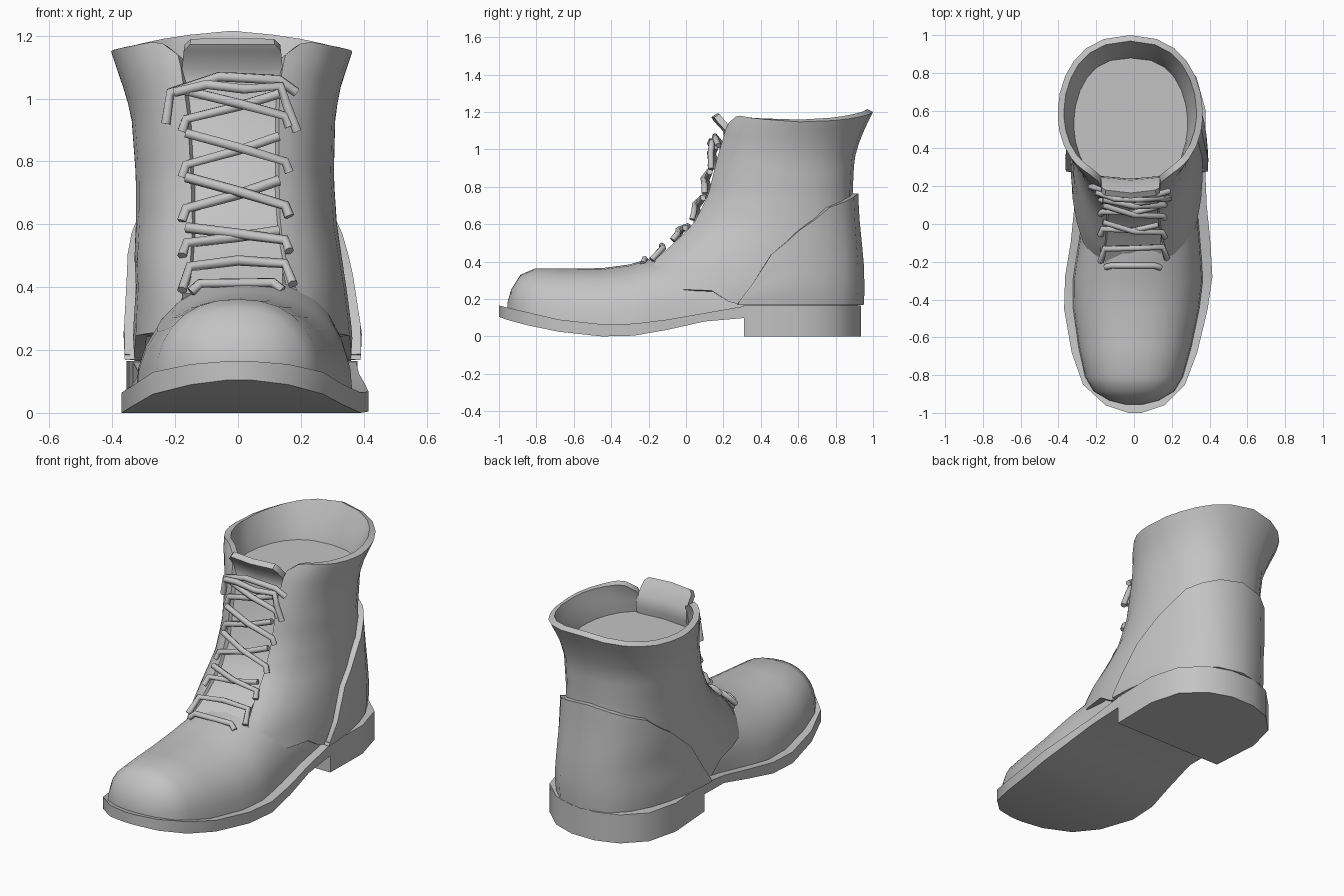
import bpy, bmesh, math

if "Cube" in bpy.data.objects:
    bpy.data.objects.remove(bpy.data.objects["Cube"])

mat = bpy.data.materials.new("plain grey")
mat.diffuse_color = (0.55, 0.55, 0.55, 1)
mat.use_nodes = True
mat.node_tree.nodes["Principled BSDF"].inputs["Base Color"].default_value = mat.diffuse_color


def interp(table, t):
    """Piecewise-linear lookup: rows are (key, value, value...)."""
    if t <= table[0][0]:
        return table[0][1:]
    for a, b in zip(table, table[1:]):
        if t <= b[0]:
            f = (t - a[0]) / (b[0] - a[0])
            return tuple(p + (q - p) * f for p, q in zip(a[1:], b[1:]))
    return table[-1][1:]


def finish(name, verts, faces, thick=0, angle=40, recalc=False):
    me = bpy.data.meshes.new(name)
    me.from_pydata(verts, [], faces)
    if recalc:
        bm = bmesh.new()
        bm.from_mesh(me)
        bmesh.ops.recalc_face_normals(bm, faces=bm.faces)
        bm.to_mesh(me)
        bm.free()
    me.materials.append(mat)
    ob = bpy.data.objects.new(name, me)
    bpy.context.collection.objects.link(ob)
    bpy.ops.object.select_all(action='DESELECT')
    ob.select_set(True)
    bpy.context.view_layer.objects.active = ob
    if thick:
        m = ob.modifiers.new("thickness", 'SOLIDIFY')
        m.thickness, m.offset = thick, -1
        bpy.ops.object.modifier_apply(modifier=m.name)
    bpy.ops.object.shade_smooth_by_angle(angle=math.radians(angle))
    return ob


def loft(name, sections, **kw):
    """Closed sections bridged in order, with both ends capped."""
    n = len(sections[0])
    verts = [p for s in sections for p in s]
    faces = [(k * n + i, k * n + (i + 1) % n, (k + 1) * n + (i + 1) % n, (k + 1) * n + i)
             for k in range(len(sections) - 1) for i in range(n)]
    faces += [tuple(range(n)), tuple(range(len(verts) - n, len(verts)))]
    return finish(name, verts, faces, recalc=True, **kw)


def sheet(name, columns, thick):
    n = len(columns[0])
    verts = [p for c in columns for p in c]
    faces = [(c * n + r, (c + 1) * n + r, (c + 1) * n + r + 1, c * n + r + 1)
             for c in range(len(columns) - 1) for r in range(n - 1)]
    return finish(name, verts, faces, thick)


# Sole and heel: y, left x, right x, bottom z, top z
SOLE = [(-1.0, -.03, .04, .105, .165), (-.96, -.15, .16, .09, .155),
        (-.85, -.27, .27, .06, .13), (-.68, -.33, .335, .025, .09),
        (-.45, -.37, .39, 0, .065), (-.28, -.365, .415, .004, .068),
        (-.1, -.335, .405, .035, .09), (.1, -.315, .385, .08, .125),
        (.33, -.335, .375, .1, .165)]
HEEL = [(y, l, r, 0, .165) for y, l, r in
        [(.31, -.335, .375), (.6, -.355, .38), (.78, -.31, .33), (.89, -.2, .21), (.935, -.07, .08)]]
for name, table in (("sole", SOLE), ("heel", HEEL)):
    loft(name, [[(l, y, t), (r, y, t), (r, y, b), (l, y, b)] for y, l, r, b, t in table], angle=35)

# Vamp and toe: y, half width, centre x, top z
VAMP = [(-.955, .05, 0, .18), (-.935, .13, 0, .25), (-.885, .215, 0, .33), (-.81, .26, 0, .362),
        (-.65, .30, .005, .362), (-.45, .335, .012, .365), (-.3, .345, .02, .385),
        (-.2, .335, .025, .415), (-.08, .32, .03, .44), (.1, .305, .03, .46), (.36, .305, .025, .46)]
secs = []
for y, hw, cx, zt in VAMP:
    zb = interp(SOLE, y)[3] - .015
    sec = []
    for i in range(15):
        a = math.pi * i / 14
        c, s = math.cos(a), math.sin(a)
        sec.append((cx + hw * math.copysign(abs(c) ** .88, c), y, zb + (zt - zb) * max(s, 0) ** .88))
    secs.append(sec)
loft("vamp", secs, angle=50)

# Shaft rings: z, front y, back y, half width, centre x, lacing gap half width
RING = [(.165, -.40, .92, .345, .015, .17), (.25, -.33, .925, .35, .015, .17),
        (.40, -.23, .92, .335, .01, .17), (.5, -.10, .91, .33, 0, .15),
        (.6, .01, .90, .32, -.005, .14), (.75, .09, .89, .315, -.01, .14),
        (.95, .14, .90, .325, -.015, .145), (1.05, .17, .93, .35, -.02, .155),
        (1.12, .19, .96, .375, -.02, .165), (1.2, .23, 1.0, .40, -.02, .19)]
POW = .8


def ring_point(u, z, off=0):
    """u runs 0..1 round the boot from one lacing edge to the other."""
    yf, yb, hw, cx, gap = interp(RING, z)
    t0 = math.asin((gap / hw) ** (1 / POW))
    th = t0 + u * 2 * (math.pi - t0)
    s, yc, a = math.sin(th), (yf + yb) / 2, (yb - yf) / 2
    return (cx + (hw + off) * math.copysign(abs(s) ** POW, s), yc - (a + off) * math.cos(th), z)


def front_y(x, z):
    yf, yb, hw, cx, _ = interp(RING, z)
    s = min(abs(x - cx) / hw, 1) ** (1 / POW)
    return (yf + yb) / 2 - (yb - yf) / 2 * math.sqrt(1 - s * s)


def panel(name, us, bottom, top, rows, thick, off=0):
    """Upper panel symmetrical about the back seam; edges are tables by u."""
    full = [u / 2 for u in us] + [1 - u / 2 for u in reversed(us[:-1])]
    cols = []
    for u in full:
        k = 2 * min(u, 1 - u)
        b, t = interp(bottom, k)[0], interp(top, k)[0]
        cols.append([ring_point(u, b + (t - b) * r / rows, off) for r in range(rows + 1)])
    sheet(name, cols, thick)


# Shaft with side flaps
panel("shaft", [0, .04, .08, .125, .17, .25, .33, .40, .45, .53, .62, .71, .8, .9, 1],
      [(0, .41), (.04, .34), (.08, .30), (.17, .255), (.33, .245), (.40, .185), (.45, .165), (1, .165)],
      [(0, 1.14), (.04, 1.175), (.08, 1.18), (.2, 1.165), (.45, 1.147), (.65, 1.155), (1, 1.2)],
      18, .035)

# Heel counter wrapped round the back
panel("heel_counter", [.43, .45, .48, .52, .56, .62, .69, .78, .88, 1],
      [(0, .168), (1, .168)],
      [(.43, .19), (.45, .28), (.48, .44), (.56, .57), (.69, .69), (.85, .74), (1, .765)],
      8, .05, off=.03)

# Inner floor a little below the rim
floor = [ring_point(i / 24, 1.0, -.02) for i in range(25)]
finish("inner_floor", floor, [tuple(range(25))])

# Tongue: profile y, z with half width
TONGUE = [(-.21, .38, .16), (-.08, .475, .16), (.035, .58, .16), (.115, .72, .16), (.165, .92, .165),
          (.205, 1.04, .165), (.2, 1.095, .16), (.15, 1.15, .155), (.135, 1.172, .135)]
sheet("tongue", [[(-.018 + w * f, y + .015 * abs(f), z) for y, z, w in TONGUE]
                 for f in (-1, -.6, 0, .6, 1)], .035)


# Laces
def lace(name, pts, lift=0.0):
    cu = bpy.data.curves.new(name, 'CURVE')
    cu.dimensions = '3D'
    cu.bevel_depth, cu.bevel_resolution, cu.use_fill_caps = .0165, 1, True
    sp = cu.splines.new('POLY')
    sp.points.add(len(pts) - 1)
    for p, (x, z) in zip(sp.points, pts):
        y = front_y(max(abs(x), .11) + interp(RING, z)[3], z) - .016 - lift
        p.co = (x, y, z, 1)
    cu.materials.append(mat)
    ob = bpy.data.objects.new(name, cu)
    bpy.context.collection.objects.link(ob)
    bpy.ops.object.select_all(action='DESELECT')
    ob.select_set(True)
    bpy.context.view_layer.objects.active = ob
    bpy.ops.object.convert(target='MESH')


for i, (z, h) in enumerate([(.50, .08), (.61, .13), (.75, .13), (.895, .12)]):
    lace(f"lace_under_{i}", [(-.178, z), (-.165, z + .04), (0, z + .04 + (h - .04) / 2), (.13, z + h)])
    lace(f"lace_over_{i}", [(.163, z + .015), (.15, z + .05), (0, z + .05 + (h - .04) / 2), (-.165, z + h + .01)], .018)
lace("lace_bottom", [(-.15, .385), (-.12, .412), (.11, .415), (.14, .39)], .012)
lace("lace_second", [(-.178, .39), (-.155, .465), (0, .485), (.15, .475), (.175, .41)], .01)
lace("lace_end_left", [(-.23, .92), (-.215, 1.02), (-.06, 1.07), (.13, 1.06), (.185, 1.02)], .015)
lace("lace_end_right", [(-.2, 1.02), (-.1, 1.045), (.02, 1.03), (.135, 1.04), (.155, .98), (.188, .895)], .03)
